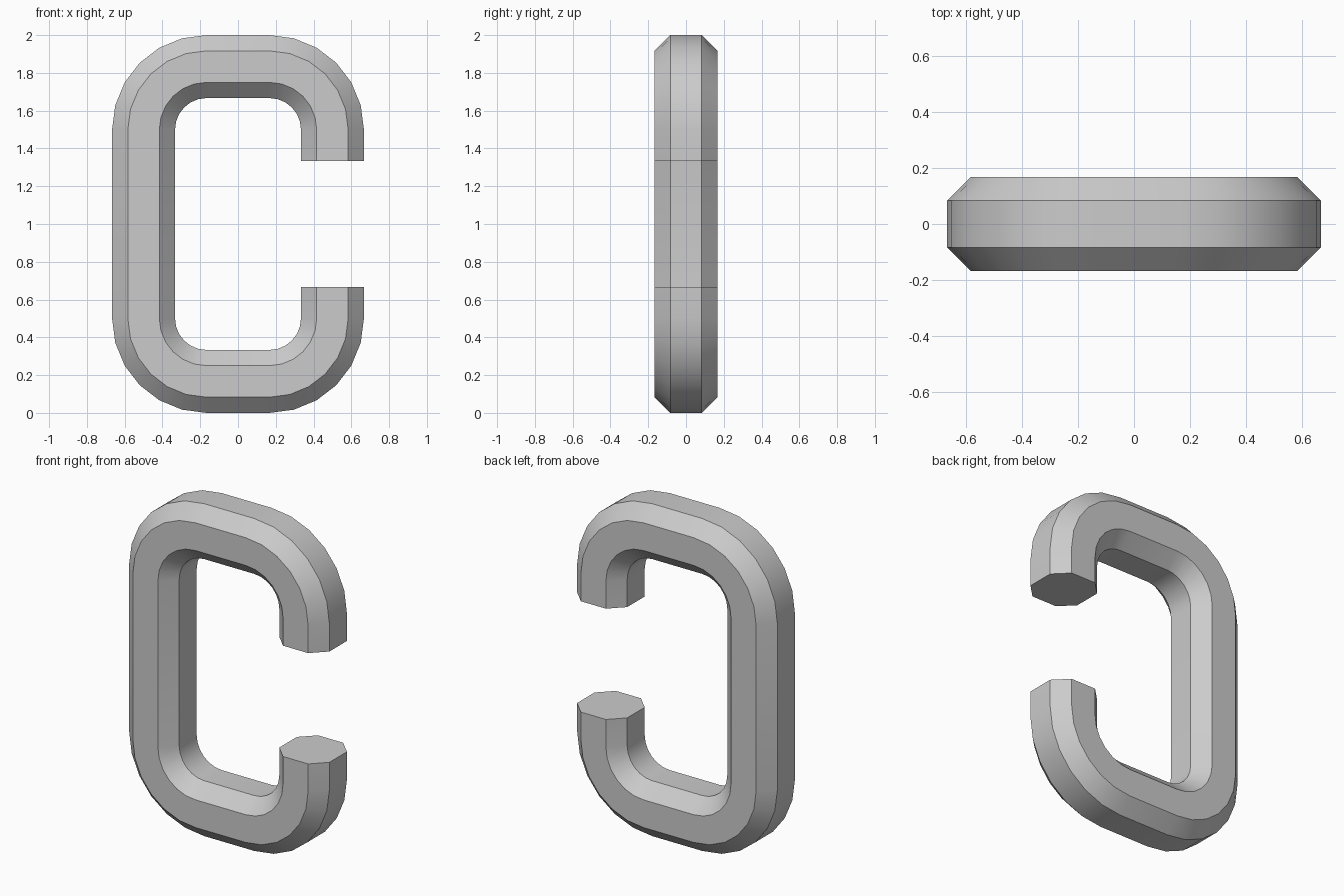
import bpy, bmesh
from math import sin, cos, pi, radians

cube = bpy.data.objects.get("Cube")
if cube:
    bpy.data.objects.remove(cube, do_unlink=True)

HALF = 1 / 6      # half thickness of the bar
FLAT = HALF / 2   # half width of each flat side
BEND = 1 / 3      # centreline radius of the corners
STEPS = 6         # segments per corner

grey = bpy.data.materials.new("plain grey")
grey.use_nodes = True
colour = (0.6, 0.6, 0.6, 1)
grey.diffuse_color = colour
grey.node_tree.nodes["Principled BSDF"].inputs["Base Color"].default_value = colour

# Chamfered square cross-section: (outward offset, depth)
section = [(FLAT, -HALF), (HALF, -FLAT), (HALF, FLAT), (FLAT, HALF),
           (-FLAT, HALF), (-HALF, FLAT), (-HALF, -FLAT), (-FLAT, -HALF)]

# Centreline stations: (x, z, outward angle), from upper tip round to lower tip
path = [(0.5, 4 / 3, 0)]
for corner, (cx, cz) in enumerate([(HALF, 1.5), (-HALF, 1.5), (-HALF, 0.5), (HALF, 0.5)]):
    for i in range(STEPS + 1):
        a = (corner + i / STEPS) * pi / 2
        path.append((cx + BEND * cos(a), cz + BEND * sin(a), a))
path.append((0.5, 2 / 3, 2 * pi))

# Sweep the section along the path and cap both tips
bm = bmesh.new()
rings = [[bm.verts.new((x + r * cos(a), y, z + r * sin(a))) for r, y in section]
         for x, z, a in path]
for ring, following in zip(rings, rings[1:]):
    for k in range(len(section)):
        n = (k + 1) % len(section)
        bm.faces.new((ring[k], ring[n], following[n], following[k]))
bm.faces.new(rings[0])
bm.faces.new(rings[-1])
bmesh.ops.recalc_face_normals(bm, faces=bm.faces)
mesh = bpy.data.meshes.new("open_link")
bm.to_mesh(mesh)
bm.free()

link = bpy.data.objects.new("open_link", mesh)
bpy.context.collection.objects.link(link)
mesh.materials.append(grey)

# Smooth round the bends, crisp along the chamfers
bpy.ops.object.select_all(action="DESELECT")
link.select_set(True)
bpy.context.view_layer.objects.active = link
bpy.ops.object.shade_smooth_by_angle(angle=radians(30))
